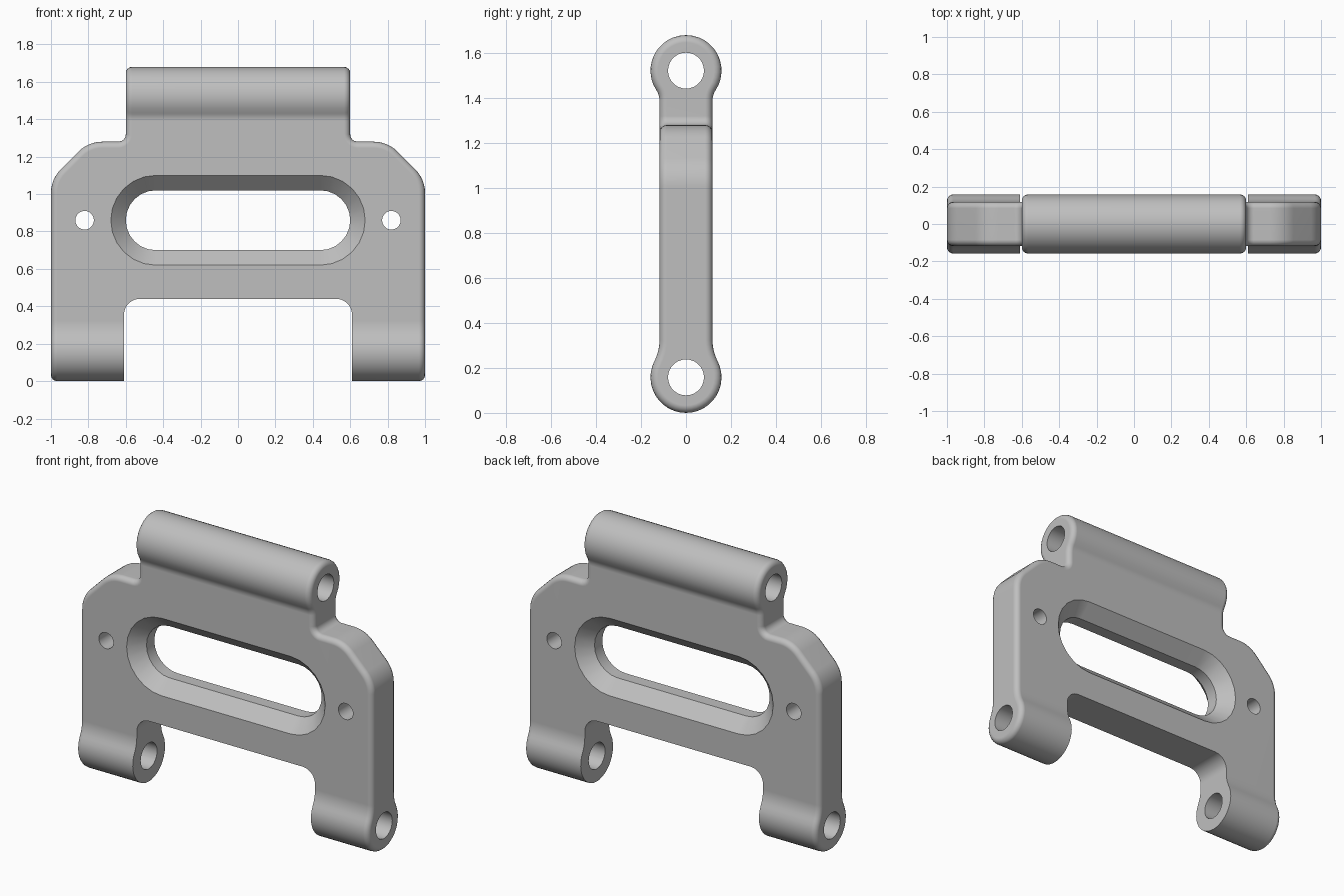
import bpy, bmesh
from math import sin, cos, pi, sqrt, acos, radians
from mathutils import Vector

if "Cube" in bpy.data.objects:
    bpy.data.objects.remove(bpy.data.objects["Cube"], do_unlink=True)

BOSS, HALF, LOW, HIGH = 0.158, 0.118, 0.158, 1.522


def loft(name, sections):
    """Solid through equal-length closed rings of points."""
    bm = bmesh.new()
    rings = [[bm.verts.new(p) for p in s] for s in sections]
    n = len(rings[0])
    for a, b in zip(rings, rings[1:]):
        for i in range(n):
            bm.faces.new((a[i], a[(i + 1) % n], b[(i + 1) % n], b[i]))
    bm.faces.new(rings[0])
    bm.faces.new(rings[-1])
    bmesh.ops.recalc_face_normals(bm, faces=bm.faces)
    mesh = bpy.data.meshes.new(name)
    bm.to_mesh(mesh)
    bm.free()
    ob = bpy.data.objects.new(name, mesh)
    bpy.context.collection.objects.link(ob)
    return ob


def rounded(corners, steps=6):
    """Polygon of (x, z, radius) corners with filleted turns."""
    out = []
    for i, (x, z, r) in enumerate(corners):
        p = Vector((x, z))
        a = (Vector(corners[i - 1][:2]) - p).normalized()
        b = (Vector(corners[(i + 1) % len(corners)][:2]) - p).normalized()
        if r == 0:
            out.append(p)
            continue
        half = acos(a.dot(b)) / 2
        mid = (a + b).normalized()
        side = (a - b).normalized()
        centre = p + mid * (r / sin(half))
        sweep = pi / 2 - half
        for k in range(steps + 1):
            t = sweep * (1 - 2 * k / steps)
            out.append(centre + r * (side * sin(t) - mid * cos(t)))
    return out


def along_y(points, y):
    return [(p[0], y, p[1]) for p in points]


def along_x(points, x):
    return [(x, p[0], p[1]) for p in points]


def circle(u, v, r, n=28):
    return [(u + r * cos(2 * pi * k / n), v + r * sin(2 * pi * k / n)) for k in range(n)]


def stadium(r, reach=0.44, z=0.86, steps=12):
    pts = []
    for s in (1, -1):
        for k in range(steps + 1):
            t = pi * k / steps - pi / 2
            pts.append((s * (reach + r * cos(t)), z + s * r * sin(t)))
    return pts


def apply_boolean(ob, cutter, operation):
    mod = ob.modifiers.new("cut", "BOOLEAN")
    mod.operation, mod.solver, mod.object = operation, "EXACT", cutter
    bpy.context.view_layer.objects.active = ob
    bpy.ops.object.modifier_apply(modifier=mod.name)
    bpy.data.objects.remove(cutter, do_unlink=True)


def boss_side(centre, direction, fillet, steps=12):
    """Half of a boss, from its far pole to the flat plate, blended by a concave fillet."""
    dy = HALF + fillet
    dz = sqrt((BOSS + fillet) ** 2 - dy ** 2)
    end = acos(-dz / (BOSS + fillet))
    pts = []
    for k in range(steps + 1):
        t = end * k / steps
        pts.append((BOSS * sin(t), centre - direction * BOSS * cos(t)))
    turn = pi - end
    for k in range(1, 6):
        t = (pi / 2 - turn) * (1 - k / 5)
        pts.append((dy - fillet * cos(t), centre + direction * (dz - fillet * sin(t))))
    return pts


# Bracket body: side profile crossed with the front outline
right = boss_side(LOW, 1, 0.2) + boss_side(HIGH, -1, 0.08)[::-1]
left = [(-y, z) for y, z in right[-2:0:-1]]
profile = right + left
body = loft("bracket_body", [along_x(profile, -1.2), along_x(profile, 1.2)])

half_outline = [(1, -0.1, 0), (1, 1.08, 0.18), (0.8, 1.28, 0.18),
                (0.6, 1.28, 0.04), (0.6, 1.8, 0)]
outline = rounded(half_outline + [(-x, z, r) for x, z, r in half_outline[::-1]])
apply_boolean(body, loft("outline", [along_y(outline, -0.5), along_y(outline, 0.5)]), "INTERSECT")

# Rounded outer rim
bm = bmesh.new()
bm.from_mesh(body.data)
bmesh.ops.remove_doubles(bm, verts=bm.verts, dist=0.0005)
rim = [e for e in bm.edges if e.is_manifold and e.calc_face_angle(0) > radians(40)]
bmesh.ops.bevel(bm, geom=rim, offset=0.033, offset_type="OFFSET", segments=4,
                profile=0.5, affect="EDGES", clamp_overlap=False)
bm.to_mesh(body.data)
bm.free()

# Gap between the legs
gap = rounded([(-0.61, -0.2, 0), (0.61, -0.2, 0), (0.61, 0.44, 0.085), (-0.61, 0.44, 0.085)])
apply_boolean(body, loft("leg_gap", [along_y(gap, -0.5), along_y(gap, 0.5)]), "DIFFERENCE")

# Long slot, chamfered on both faces
slot = [along_y(stadium(r), y) for y, r in
        ((-0.158, 0.28), (-0.038, 0.16), (0.038, 0.16), (0.158, 0.28))]
apply_boolean(body, loft("slot", slot), "DIFFERENCE")

# Pin holes through the bosses and small bolt holes through the plate
for z in (LOW, HIGH):
    hole = circle(0, z, 0.08)
    apply_boolean(body, loft("pin_hole", [along_x(hole, -1.3), along_x(hole, 1.3)]), "DIFFERENCE")
for x in (-0.82, 0.82):
    hole = circle(x, 0.86, 0.05, 20)
    apply_boolean(body, loft("bolt_hole", [along_y(hole, -0.5), along_y(hole, 0.5)]), "DIFFERENCE")

# Grey metal
grey = bpy.data.materials.new("grey_metal")
grey.use_nodes = True
colour = (0.52, 0.52, 0.52, 1)
grey.diffuse_color = colour
grey.node_tree.nodes["Principled BSDF"].inputs["Base Color"].default_value = colour
body.data.materials.clear()
body.data.materials.append(grey)
for face in body.data.polygons:
    face.material_index = 0

# Smooth shading with crisp cut edges
bpy.ops.object.select_all(action="DESELECT")
body.select_set(True)
bpy.context.view_layer.objects.active = body
bpy.ops.object.shade_smooth_by_angle(angle=radians(32))
normals = body.modifiers.new("clean_normals", "WEIGHTED_NORMAL")
normals.keep_sharp = True
